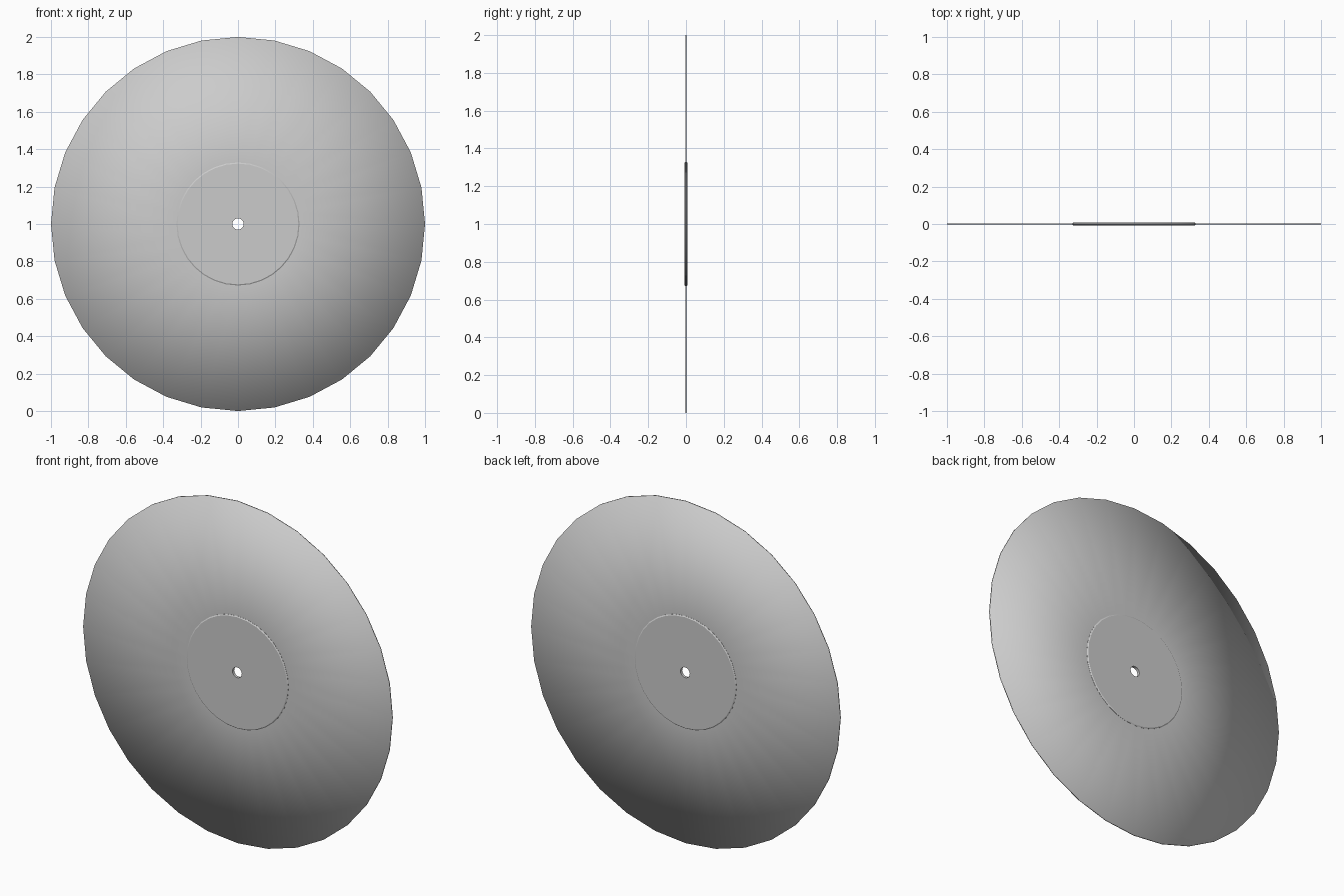
import bpy
import bmesh
from math import sin, cos, tau, radians

if "Cube" in bpy.data.objects:
    bpy.data.objects.remove(bpy.data.objects["Cube"])

SIDES = 32
CENTRE_Z = 1.0


def lathe(name, profile, closed):
    """Spin (radius, y) points around the y axis through the disc centre."""
    bm = bmesh.new()
    rings = []
    for r, y in profile:
        rings.append([bm.verts.new((r * sin(tau * i / SIDES), y,
                                    CENTRE_Z + r * cos(tau * i / SIDES)))
                      for i in range(SIDES)])
    pairs = list(zip(rings, rings[1:]))
    if closed:
        pairs.append((rings[-1], rings[0]))
    for a, b in pairs:
        for i in range(SIDES):
            j = (i + 1) % SIDES
            # profile runs front, rim, back: this order faces outward
            bm.faces.new((a[i], b[i], b[j], a[j])).normal_flip()
    mesh = bpy.data.meshes.new(name)
    bm.normal_update()
    bm.to_mesh(mesh)
    bm.free()
    obj = bpy.data.objects.new(name, mesh)
    bpy.context.collection.objects.link(obj)
    # make sure the front face looks towards -y
    if mesh.polygons[0].normal.y > 0:
        mesh.flip_normals()
    return obj


# thin playing disc, softly shaded right over its rim
disc = lathe("record_disc",
             [(0.32, -0.003), (1.0, -0.003), (1.0, 0.003), (0.32, 0.003)], False)
for p in disc.data.polygons:
    p.use_smooth = True

# thicker centre with a small chamfer and the spindle hole
label = lathe("centre_label",
              [(0.03, -0.008), (0.323, -0.008), (0.329, -0.004),
               (0.329, 0.004), (0.323, 0.008), (0.03, 0.008)], True)
bpy.context.view_layer.objects.active = label
label.select_set(True)
bpy.ops.object.shade_smooth_by_angle(angle=radians(30))
